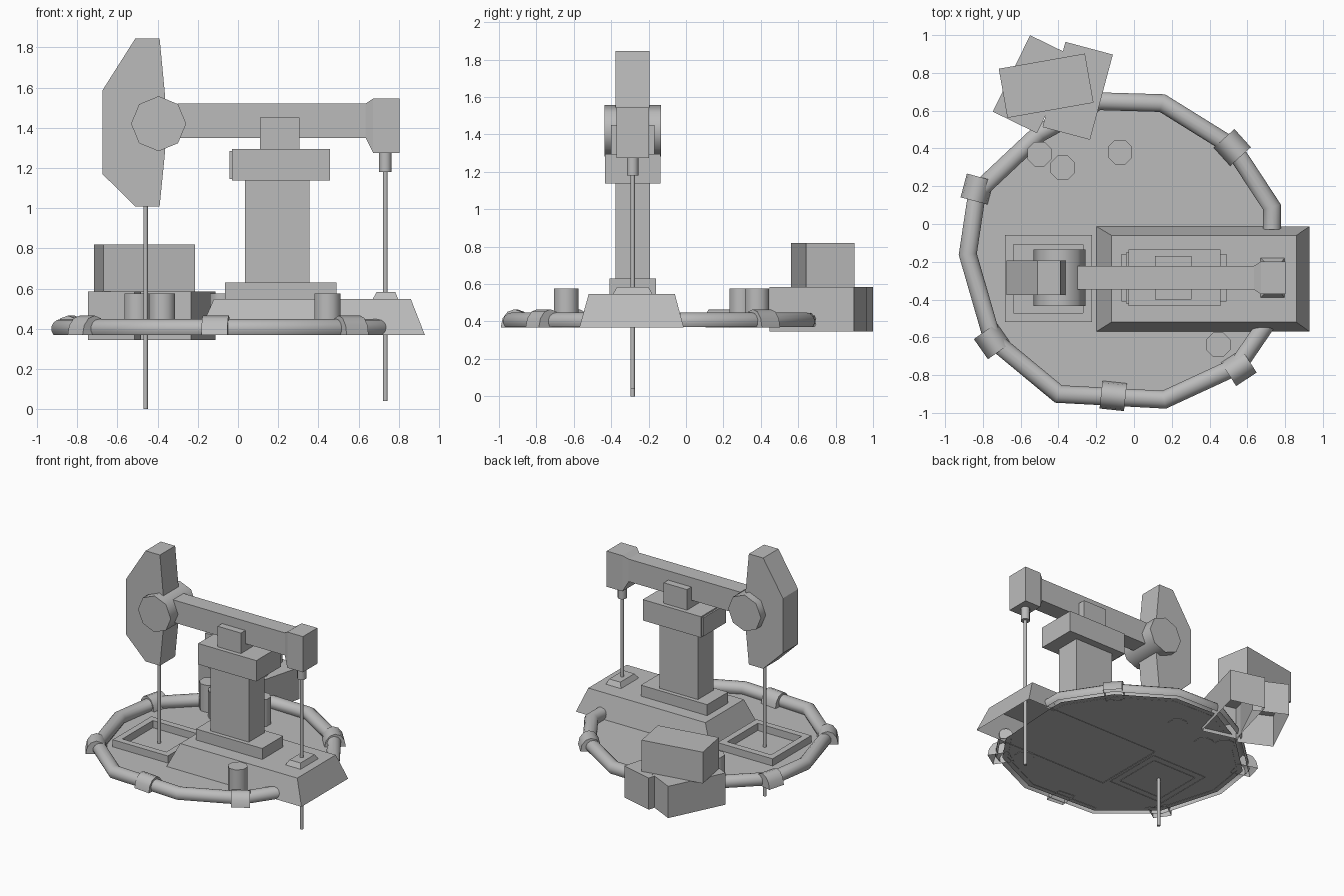
import bpy, bmesh, math
from mathutils import Vector, Matrix

if "Cube" in bpy.data.objects:
    bpy.data.objects.remove(bpy.data.objects["Cube"])

grey = bpy.data.materials.new("plain_grey")
grey.diffuse_color = (0.5, 0.5, 0.5, 1)
grey.use_nodes = True
grey.node_tree.nodes["Principled BSDF"].inputs["Base Color"].default_value = grey.diffuse_color
Y = -0.285      # centre line of the pump
FLOOR = 0.368   # platform level


def finish(name, bm, smooth=False):
    bmesh.ops.recalc_face_normals(bm, faces=bm.faces[:])
    me = bpy.data.meshes.new(name)
    bm.to_mesh(me)
    bm.free()
    me.materials.append(grey)
    ob = bpy.data.objects.new(name, me)
    bpy.context.collection.objects.link(ob)
    if smooth:
        bpy.ops.object.select_all(action='DESELECT')
        ob.select_set(True)
        bpy.context.view_layer.objects.active = ob
        bpy.ops.object.shade_smooth_by_angle(angle=math.radians(50))
    return ob


def loft(name, rings, caps=(True, True), closed=True, smooth=False):
    """Skin a list of rings, each with the same number of points."""
    bm = bmesh.new()
    rows = [[bm.verts.new(p) for p in r] for r in rings]
    n = len(rows[0])
    for a, b in zip(rows, rows[1:]):
        for i in range(n if closed else n - 1):
            j = (i + 1) % n
            bm.faces.new((a[i], a[j], b[j], b[i]))
    for use, row in zip(caps, (rows[0], rows[-1])):
        if use:
            bm.faces.new(row)
    return finish(name, bm, smooth)


def rect(x0, x1, y0, y1, z):
    return [(x0, y0, z), (x1, y0, z), (x1, y1, z), (x0, y1, z)]


def box(name, x0, x1, half_y, z0, z1):
    return loft(name, [rect(x0, x1, Y - half_y, Y + half_y, z) for z in (z0, z1)])


def cylinder(name, x, y, r, z0, z1, sides=8):
    ring = lambda z: [(x + r * math.cos((i + .5) * math.tau / sides),
                       y + r * math.sin((i + .5) * math.tau / sides), z) for i in range(sides)]
    return loft(name, [ring(z0), ring(z1)], smooth=True)


def crate(name, x, y, lx, ly, z0, z1, deg, bottom):
    m = Matrix.Translation((x, y, 0)) @ Matrix.Rotation(math.radians(deg), 4, 'Z')
    rings = [[m @ Vector(p) for p in rect(-lx / 2, lx / 2, -ly / 2, ly / 2, z)] for z in (z0, z1)]
    return loft(name, rings, caps=(bottom, True))


def arch(rx, rz, zc, steps, start):
    """Open-bottomed arch section as (sideways, height) points."""
    a0, a1 = math.radians(start), math.radians(180 - start)
    return [(rx * math.cos(a0 + (a1 - a0) * i / steps),
             zc + rz * math.sin(a0 + (a1 - a0) * i / steps)) for i in range(steps + 1)]


# platform floor and the pipe around its rim
path = [(.73, -.03), (.73, .09), (.52, .41), (.15, .64), (-.19, .65), (-.50, .48),
        (-.83, .17), (-.88, -.16), (-.75, -.61), (-.40, -.90), (.16, -.93),
        (.55, -.75), (.70, -.53)]
bm = bmesh.new()
bm.faces.new([bm.verts.new((x, y, FLOOR + .003)) for x, y in path])
finish("platform_floor", bm)

pts = [Vector(p) for p in path]
section = arch(.048, .048, .40, 10, -40)
rings = []
for i, p in enumerate(pts):
    d0 = (p - pts[i - 1]).normalized() if i else None
    d1 = (pts[i + 1] - p).normalized() if i < len(pts) - 1 else None
    d0, d1 = d0 or d1, d1 or d0
    t = (d0 + d1).normalized()
    side = Vector((t.y, -t.x)) / max(t.dot(d0), .5)
    rings.append([(p.x + side.x * u, p.y + side.y * u, z) for u, z in section])
loft("rim_pipe", rings, closed=False, smooth=True)

# collars holding the rim pipe
for x, y, deg in [(.52, .405, 42), (-.83, .185, 165), (-.75, -.62, 215),
                  (-.11, -.91, 264), (.555, -.76, 303)]:
    a = math.radians(deg)
    out, along = Vector((math.cos(a), math.sin(a))), Vector((-math.sin(a), math.cos(a)))
    rings = []
    for s in (-.065, .065):
        rings.append([(x + out.x * u + along.x * s, y + out.y * u + along.y * s, z)
                      for u, z in arch(.074, .097, FLOOR, 6, 0)])
    loft("pipe_collar", rings, closed=False, smooth=True)

# sloped base, plinth and tower
loft("sloped_base", [rect(-.20, .93, -.57, -.012, FLOOR), rect(-.12, .86, -.52, -.06, .547)],
     caps=(False, True))
box("plinth", -.065, .49, .125, .547, .63)
box("column", .035, .355, .093, .63, 1.14)
box("column_head", -.03, .457, .149, 1.137, 1.295)
box("column_head_core", -.042, .45, .135, 1.145, 1.285)
box("bearing_block", .11, .305, .116, 1.29, 1.45)

# walking beam with its flared end block
def slab(x, half_y, z0, z1):
    return [(x, Y - half_y, z0), (x, Y + half_y, z0), (x, Y + half_y, z1), (x, Y - half_y, z1)]

loft("walking_beam", [slab(-.30, .063, 1.35, 1.52), slab(.635, .063, 1.35, 1.52),
                      slab(.672, .086, 1.275, 1.545), slab(.803, .086, 1.275, 1.545)])

# curved counter head and its pivot drum
profile = [(-.51, 1.845), (-.39, 1.845), (-.362, 1.55), (-.362, 1.29), (-.39, 1.008),
           (-.51, 1.008), (-.675, 1.17), (-.675, 1.585)]
loft("beam_head", [[(x, y, z) for x, z in profile] for y in (Y - .091, Y + .091)])
drum = [(-.395 + .137 * math.cos(i * math.tau / 8), 1.42 + .137 * math.sin(i * math.tau / 8))
        for i in range(8)]
loft("pivot_drum", [[(x, y, z) for x, z in drum] for y in (Y - .15, Y + .15)], smooth=True)

# rods
cylinder("well_rod", -.46, Y, .012, 0, 1.02)
cylinder("drive_rod", .733, Y, .012, .04, 1.19)
cylinder("rod_socket", .733, Y, .033, 1.18, 1.28)
loft("rod_footing", [rect(.67, .797, Y - .105, Y + .105, .547),
                     rect(.69, .782, Y - .085, Y + .085, .583)])

# raised frame around the well
outer, inner = (-.684, -.223, -.52, -.058), (-.637, -.27, -.472, -.108)
loft("well_frame", [rect(*outer, FLOOR), rect(*outer, .425), rect(*inner, .425),
                    rect(*inner, FLOOR)], caps=(False, False))

# storage tanks
for x, y in [(-.50, .37), (-.377, .297), (-.074, .38), (.446, -.64)]:
    cylinder("tank", x, y, .07, FLOOR, .575)

# stacked crates
crate("lower_crate_left", -.532, .74, .45, .26, .345, .585, 64, False)
crate("lower_crate_right", -.298, .705, .467, .26, .345, .584, 75, False)
crate("upper_crate", -.465, .732, .463, .264, .583, .82, 10, True)
